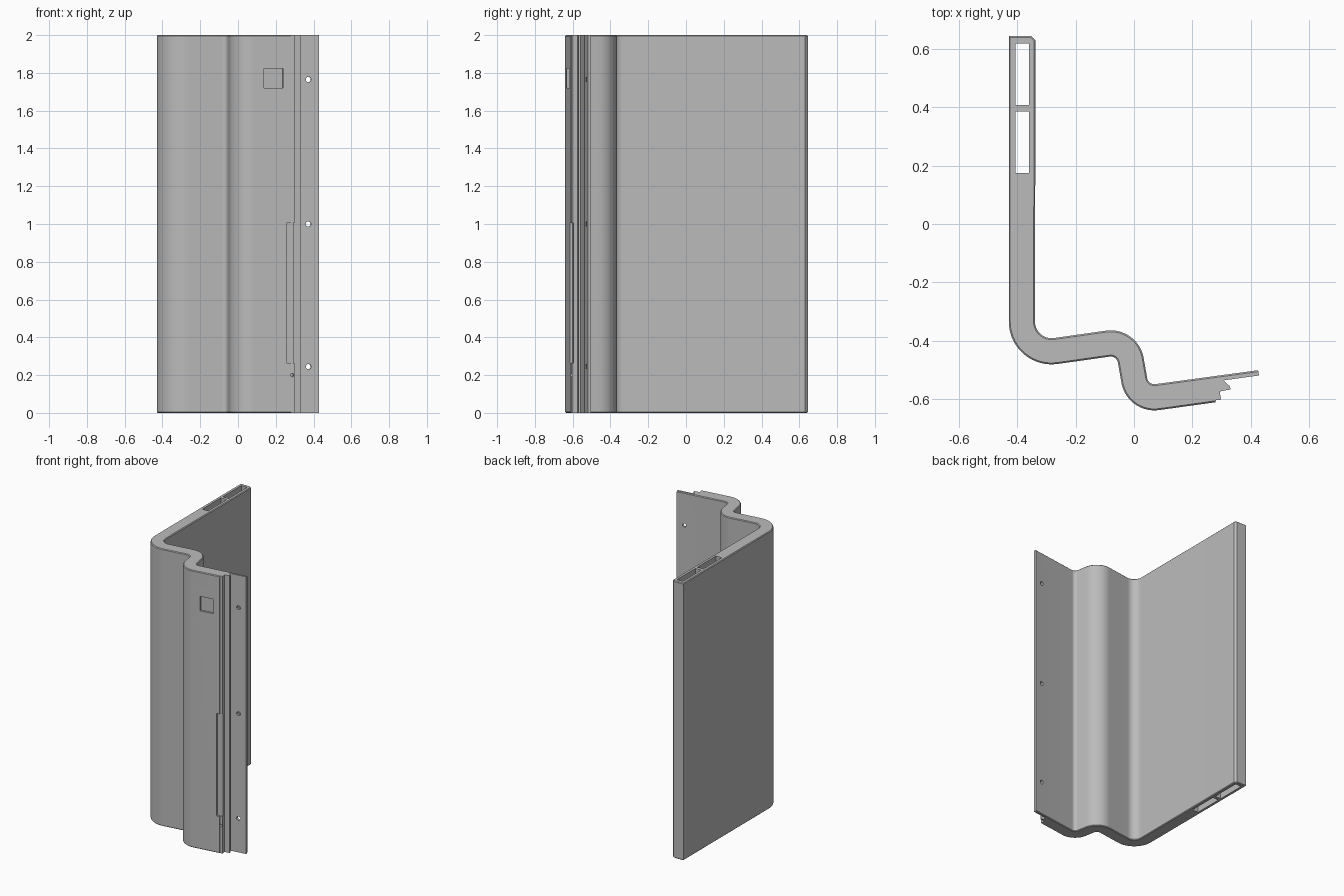
import bpy, bmesh, math
from mathutils import Matrix

cube = bpy.data.objects.get("Cube")
if cube:
    bpy.data.objects.remove(cube, do_unlink=True)

HEIGHT = 2.0
TILT = 8  # slope of the front flanges, degrees

grey = bpy.data.materials.new("plain grey")
grey.use_nodes = True
colour = (0.5, 0.5, 0.5, 1)
grey.diffuse_color = colour
grey.node_tree.nodes["Principled BSDF"].inputs["Base Color"].default_value = colour


def arc(centre, radius, start, end, steps=14):
    angles = [math.radians(start + (end - start) * i / steps) for i in range(steps + 1)]
    return [(centre[0] + radius * math.cos(a), centre[1] + radius * math.sin(a)) for a in angles]


def make_object(name, bm):
    bmesh.ops.recalc_face_normals(bm, faces=bm.faces)
    mesh = bpy.data.meshes.new(name)
    bm.to_mesh(mesh)
    bm.free()
    obj = bpy.data.objects.new(name, mesh)
    bpy.context.collection.objects.link(obj)
    return obj


def box(name, centre, size, tilt=0):
    bm = bmesh.new()
    bmesh.ops.create_cube(bm, size=1, matrix=Matrix.Translation(centre)
                          @ Matrix.Rotation(math.radians(tilt), 4, "Z")
                          @ Matrix.Diagonal((*size, 1)))
    return make_object(name, bm)


def drill(name, centre, radius, depth):
    bm = bmesh.new()
    bmesh.ops.create_cone(bm, cap_ends=True, segments=20, radius1=radius, radius2=radius,
                          depth=depth, matrix=Matrix.Translation(centre)
                          @ Matrix.Rotation(math.radians(TILT), 4, "Z")
                          @ Matrix.Rotation(math.pi / 2, 4, "X"))
    return make_object(name, bm)


# Cross-section: side wall, outer bend, S-bend, stepped front flange
bend_a, bend_b, bend_c = (-0.283, -0.335), (-0.08, -0.48), (0.07, -0.525)
low, flat = 270 + TILT, 90 + TILT
outer = [(-0.43, 0.645)]
outer += arc(bend_a, 0.147, 180, low)
outer += arc(bend_b, 0.025, flat, TILT)
outer += arc(bend_c, 0.115, 180 + TILT, low)
steps = [(0.28, -0.612), (0.281, -0.605), (0.299, -0.603), (0.294, -0.575),
         (0.331, -0.568), (0.33, -0.558), (0.307, -0.537), (0.429, -0.52)]
inner = [(0.426, -0.502)]
inner += arc(bend_c, 0.025, low, 180 + TILT)
inner += arc(bend_b, 0.115, TILT, flat)
inner += arc(bend_a, 0.057, low, 180)
inner += [(-0.338, 0.631), (-0.352, 0.645)]

bm = bmesh.new()
base = bm.faces.new([bm.verts.new((x, y, 0)) for x, y in outer + steps + inner])
top = bmesh.ops.extrude_face_region(bm, geom=[base])["geom"]
bmesh.ops.translate(bm, vec=(0, 0, HEIGHT),
                    verts=[v for v in top if isinstance(v, bmesh.types.BMVert)])

# Fine chamfer on the end rims, leaving the stepped edge sharp
rim = [e for e in bm.edges
       if abs(e.verts[0].co.z - e.verts[1].co.z) < 0.01
       and (min(v.co.x for v in e.verts) < 0.27)]
bmesh.ops.bevel(bm, geom=rim, offset=0.005, segments=1, affect="EDGES", clamp_overlap=True)
panel = make_object("bent_panel", bm)
panel.data.materials.append(grey)

# Cutters: wall slots, front recesses and screw holes
cutters = [box("wall_slot", (-0.384, y, 1), (0.047, 0.211, 3)) for y in (0.28, 0.514)]
cutters.append(box("square_recess", (0.188, -0.625, 1.772), (0.102, 0.03, 0.104), TILT))
cutters.append(box("edge_recess", (0.285, -0.615, 0.635), (0.055, 0.036, 0.74), TILT))
cutters += [drill("screw_hole", (0.372, -0.52, z), 0.014, 0.1) for z in (0.245, 1.0, 1.765)]
cutters.append(drill("pin_hole", (0.287, -0.605, 0.2), 0.009, 0.05))

bpy.context.view_layer.objects.active = panel
panel.select_set(True)
for cutter in cutters:
    cutter.hide_render = True
    cut = panel.modifiers.new(cutter.name, "BOOLEAN")
    cut.operation = "DIFFERENCE"
    cut.solver = "EXACT"
    cut.object = cutter
    bpy.ops.object.modifier_apply(modifier=cut.name)
    bpy.data.objects.remove(cutter, do_unlink=True)

bpy.ops.object.shade_smooth_by_angle(angle=math.radians(25))
